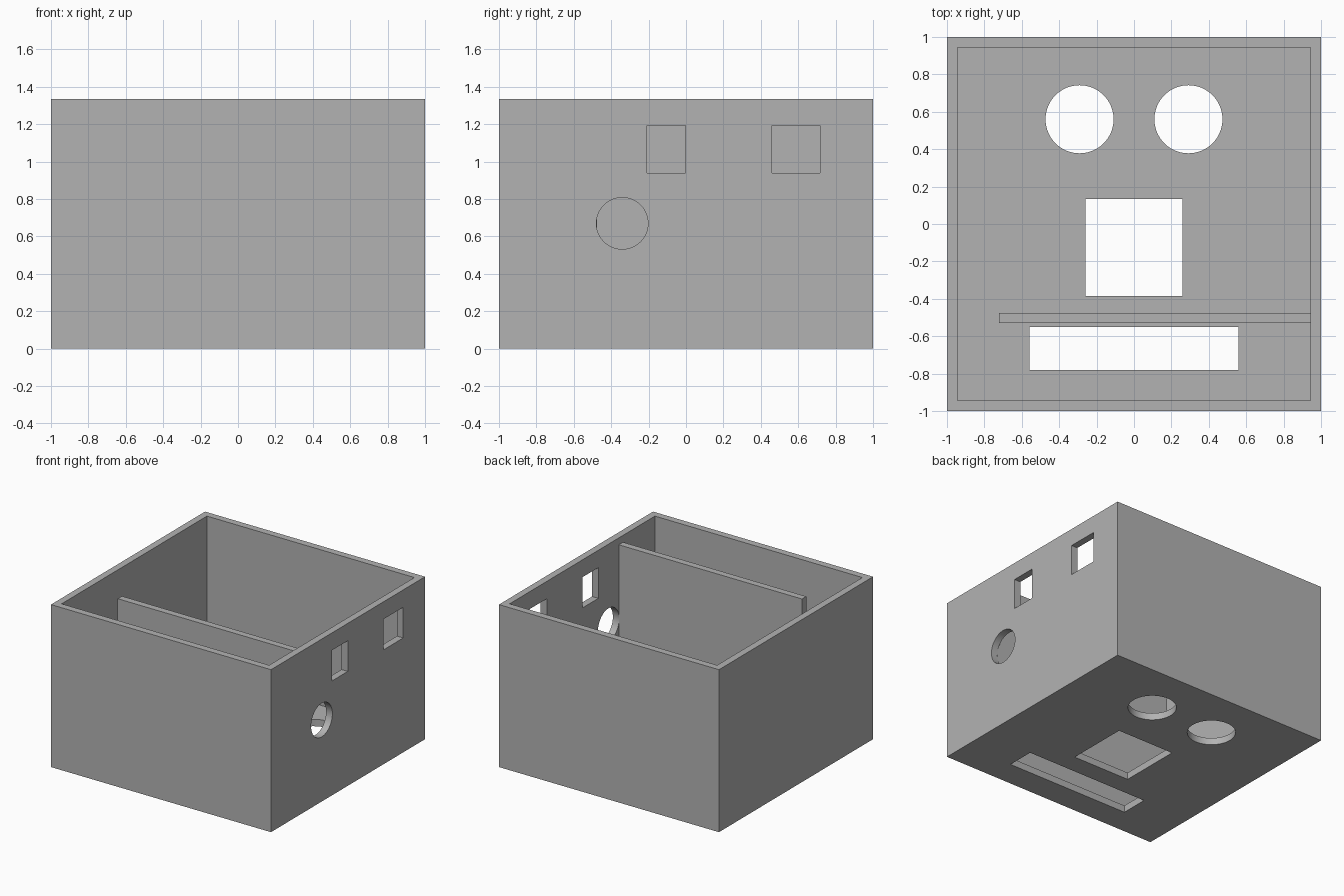
import bpy
import math
from mathutils import Matrix

cube = bpy.data.objects.get("Cube")
if cube:
    bpy.data.objects.remove(cube, do_unlink=True)

HEIGHT = 1.335
WALL = 0.057

grey = bpy.data.materials.new("plain grey")
grey.use_nodes = True
grey.diffuse_color = (0.45, 0.45, 0.45, 1)
grey.node_tree.nodes["Principled BSDF"].inputs["Base Color"].default_value = grey.diffuse_color


def box(name, low, high):
    """Box spanning two opposite corners."""
    bpy.ops.mesh.primitive_cube_add(size=1)
    ob = bpy.context.object
    ob.name = name
    size = [b - a for a, b in zip(low, high)]
    centre = [(a + b) / 2 for a, b in zip(low, high)]
    ob.data.transform(Matrix.Translation(centre) @ Matrix.Diagonal((*size, 1)))
    ob.data.materials.append(grey)
    return ob


def cylinder(name, centre, radius, tilt=0):
    """Short cylinder, upright or tilted to lie along x."""
    bpy.ops.mesh.primitive_cylinder_add(vertices=64, radius=radius, depth=WALL * 4)
    ob = bpy.context.object
    ob.name = name
    ob.data.transform(Matrix.Translation(centre) @ Matrix.Rotation(tilt, 4, 'Y'))
    ob.data.materials.append(grey)
    return ob


# Open box with a floor
inner = 1 - WALL
shell = box("box_shell", (-1, -1, 0), (1, 1, HEIGHT))
cutters = [box("cavity_cutter", (-inner, -inner, WALL), (inner, inner, HEIGHT + 0.2))]

# Floor openings: two round, one square, one long slot
for side in (-1, 1):
    cutters.append(cylinder("round_floor_cutter", (side * 0.291, 0.56, 0), 0.182))
cutters.append(box("square_floor_cutter", (-0.26, -0.385, -0.1), (0.26, 0.135, 0.1)))
cutters.append(box("slot_floor_cutter", (-0.56, -0.78, -0.1), (0.56, -0.55, 0.1)))

# Left wall openings: two windows and a porthole
for y0, y1 in ((-0.208, -0.003), (0.46, 0.717)):
    cutters.append(box("window_cutter", (0.9, y0, 0.94), (1.1, y1, 1.192)))
cutters.append(cylinder("porthole_cutter", (1, -0.341, 0.67), 0.138, math.pi / 2))

# Cut every opening, then discard the cutters
bpy.context.view_layer.objects.active = shell
for cutter in cutters:
    mod = shell.modifiers.new("opening", 'BOOLEAN')
    mod.operation = 'DIFFERENCE'
    mod.solver = 'EXACT'
    mod.object = cutter
    bpy.ops.object.modifier_apply(modifier=mod.name)
    bpy.data.objects.remove(cutter, do_unlink=True)

bpy.ops.object.select_all(action='DESELECT')
shell.select_set(True)
bpy.ops.object.shade_smooth_by_angle(angle=math.radians(30))

# Inner partition standing on the floor, joined to the left wall
box("partition", (-0.722, -0.53, WALL), (inner, -0.475, HEIGHT - WALL))
